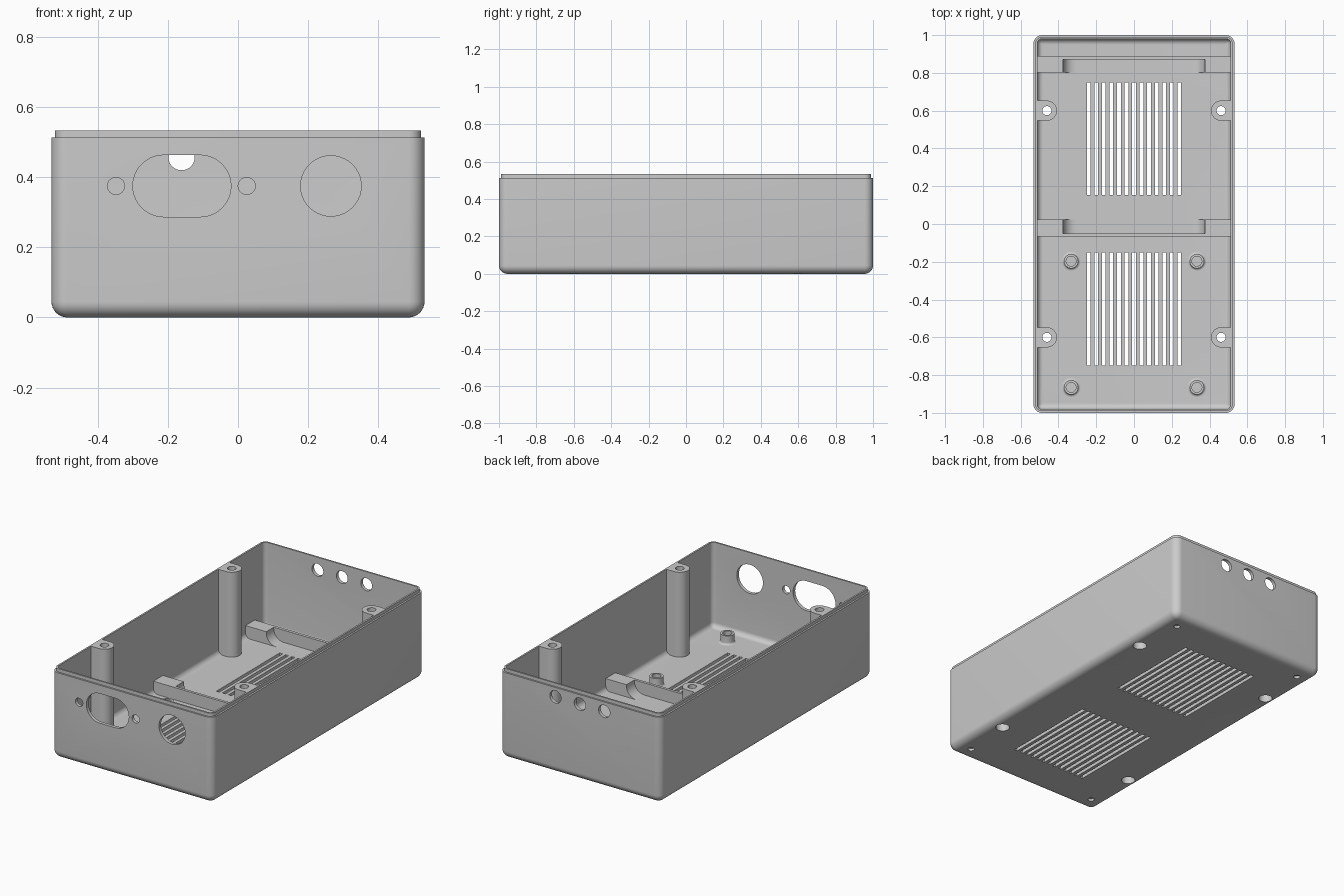
import bpy, bmesh
from math import sin, cos, pi

if "Cube" in bpy.data.objects:
    bpy.data.objects.remove(bpy.data.objects["Cube"])

GREY = (0.6, 0.6, 0.6, 1)
grey = bpy.data.materials.new("grey_plastic")
grey.use_nodes = True
grey.diffuse_color = GREY
grey.node_tree.nodes["Principled BSDF"].inputs["Base Color"].default_value = GREY

HX, HY = 0.532, 1.0          # outer half sizes
RIM, TOP = 0.513, 0.533      # shoulder and lip heights
WALL, FLOOR, ROUND = 0.02, 0.027, 0.045


def finish(bm, name):
    bmesh.ops.recalc_face_normals(bm, faces=bm.faces)
    mesh = bpy.data.meshes.new(name)
    bm.to_mesh(mesh)
    bm.free()
    mesh.materials.append(grey)
    obj = bpy.data.objects.new(name, mesh)
    bpy.context.collection.objects.link(obj)
    return obj


def loft(bm, rings):
    """Skin a list of equal point rings and cap both ends."""
    loops = [[bm.verts.new(p) for p in ring] for ring in rings]
    n = len(loops[0])
    for a, b in zip(loops, loops[1:]):
        for i in range(n):
            j = (i + 1) % n
            bm.faces.new((a[i], a[j], b[j], b[i]))
    bm.faces.new(loops[0])
    bm.faces.new(loops[-1])


def prism(bm, outline, lo, hi, axis="Z"):
    def place(p, d):
        return (p[0], p[1], d) if axis == "Z" else (p[0], d, p[1])
    loft(bm, [[place(p, d) for p in outline] for d in (lo, hi)])


def arc(cx, cy, r, start, end, n=8):
    steps = [start + (end - start) * i / n for i in range(n + 1)]
    return [(cx + r * cos(a), cy + r * sin(a)) for a in steps]


def stadium(cx, cy, r, half=0.0005):
    return (arc(cx + half, cy, r, -pi / 2, pi / 2, 20)
            + arc(cx - half, cy, r, pi / 2, 3 * pi / 2, 20))


def rect(x0, x1, y0, y1):
    return [(x0, y0), (x1, y0), (x1, y1), (x0, y1)]


def lathe(bm, x, y, profile, n=40):
    loft(bm, [[(x + r * cos(2 * pi * i / n), y + r * sin(2 * pi * i / n), z)
               for i in range(n)] for r, z in profile])


def rounded_ring(inset, z):
    r = max(ROUND - inset, 0.003)
    x, y = HX - inset - r, HY - inset - r
    corners = [(x, y), (-x, y), (-x, -y), (x, -y)]
    return [(px, py, z) for k, (cx, cy) in enumerate(corners)
            for px, py in arc(cx, cy, r, k * pi / 2, (k + 1) * pi / 2)]


def cut(obj, cutter):
    mod = obj.modifiers.new("holes", "BOOLEAN")
    mod.operation, mod.solver, mod.object = "DIFFERENCE", "EXACT", cutter
    deps = bpy.context.evaluated_depsgraph_get()
    mesh = bpy.data.meshes.new_from_object(obj.evaluated_get(deps))
    obj.modifiers.clear()
    obj.data = mesh


SIDES = (-1, 1)
parts = []

# Open case: rounded bottom, stepped lip, hollow inside with filleted floor
profile = [(ROUND - x, z) for x, z in arc(0, ROUND, ROUND, -pi / 2, 0)]
profile += [(0, RIM), (0.01, RIM), (0.01, TOP), (WALL, TOP)]
profile += [(WALL + 0.03 - x, z) for x, z in arc(0, FLOOR + 0.03, 0.03, 0, -pi / 2)]
bm = bmesh.new()
loft(bm, [rounded_ring(i, z) for i, z in profile])
case = finish(bm, "case")
parts.append(case)

# All openings in one cutter
bm = bmesh.new()
for sx in SIDES:
    for sy in SIDES:
        lathe(bm, sx * 0.461, sy * 0.6,
              [(0.038, -0.05), (0.038, 0.3), (0.024, 0.3), (0.024, 0.6)])
        lathe(bm, sx * 0.44, sy * 0.9, [(0.018, -0.05), (0.018, 0.015)])
for y0 in (-0.748, 0.153):
    for i in range(-6, 7):
        prism(bm, rect(i * 0.04 - 0.01, i * 0.04 + 0.01, y0, y0 + 0.597), -0.05, 0.1)
front = [(-0.16, 0.088, 0.052), (-0.348, 0.024, 0.0005),
         (0.025, 0.024, 0.0005), (0.265, 0.086, 0.0005)]
for x, r, half in front:
    prism(bm, stadium(x, 0.375, r, half), -1.1, -0.9, "Y")
for x in (-0.161, 0, 0.161):
    prism(bm, stadium(x, 0.457, 0.037), 0.9, 1.1, "Y")
cutter = finish(bm, "hole_cutter")
cutter.hide_render = True
cut(case, cutter)

# Screw posts against the side walls
for sx in SIDES:
    for sy in SIDES:
        outline = arc(0.461, sy * 0.6, 0.053, pi / 2, 3 * pi / 2, 24)
        outline += [(0.514, sy * 0.6 - 0.053), (0.514, sy * 0.6 + 0.053)]
        bm = bmesh.new()
        prism(bm, [(sx * x, y) for x, y in outline], 0.01, TOP)
        post = finish(bm, ("left" if sx > 0 else "right")
                      + ("_back" if sy > 0 else "_front") + "_screw_post")
        cut(post, cutter)
        parts.append(post)

# Board standoffs with blind holes
for sx in SIDES:
    for y in (-0.197, -0.865):
        bm = bmesh.new()
        flare = [(0.05 - x, z) for x, z in
                 arc(0, FLOOR + 0.012, 0.012, -pi / 2, 0, 5)]
        lathe(bm, sx * 0.333, y, [(0.05, 0.015)] + flare
              + [(0.038, 0.08), (0.026, 0.08), (0.026, 0.032)])
        parts.append(finish(bm, "standoff"))

# Cradle ribs: curved end blocks joined by a thin stop wall
RIB = 0.1
block = [(0.514, 0.015), (0.514, RIB), (0.375, RIB)]
block += arc(0.31, FLOOR + 0.065, 0.065, 0, -pi / 2) + [(0.31, 0.015)]
for name, y0, y1, w0, w1 in (("back_rib", 0.802, 0.89, 0.872, 0.89),
                             ("middle_rib", -0.066, 0.025, -0.066, -0.05)):
    bm = bmesh.new()
    for sx in SIDES:
        prism(bm, [(sx * x, z) for x, z in block], y0, y1, "Y")
    prism(bm, rect(-0.376, 0.376, 0.015, RIB), w0, w1, "Y")
    parts.append(finish(bm, name))

bpy.data.objects.remove(cutter)

# Smooth shading with sharp edges kept
bpy.ops.object.select_all(action="DESELECT")
for obj in parts:
    obj.select_set(True)
bpy.context.view_layer.objects.active = case
bpy.ops.object.shade_smooth_by_angle()
